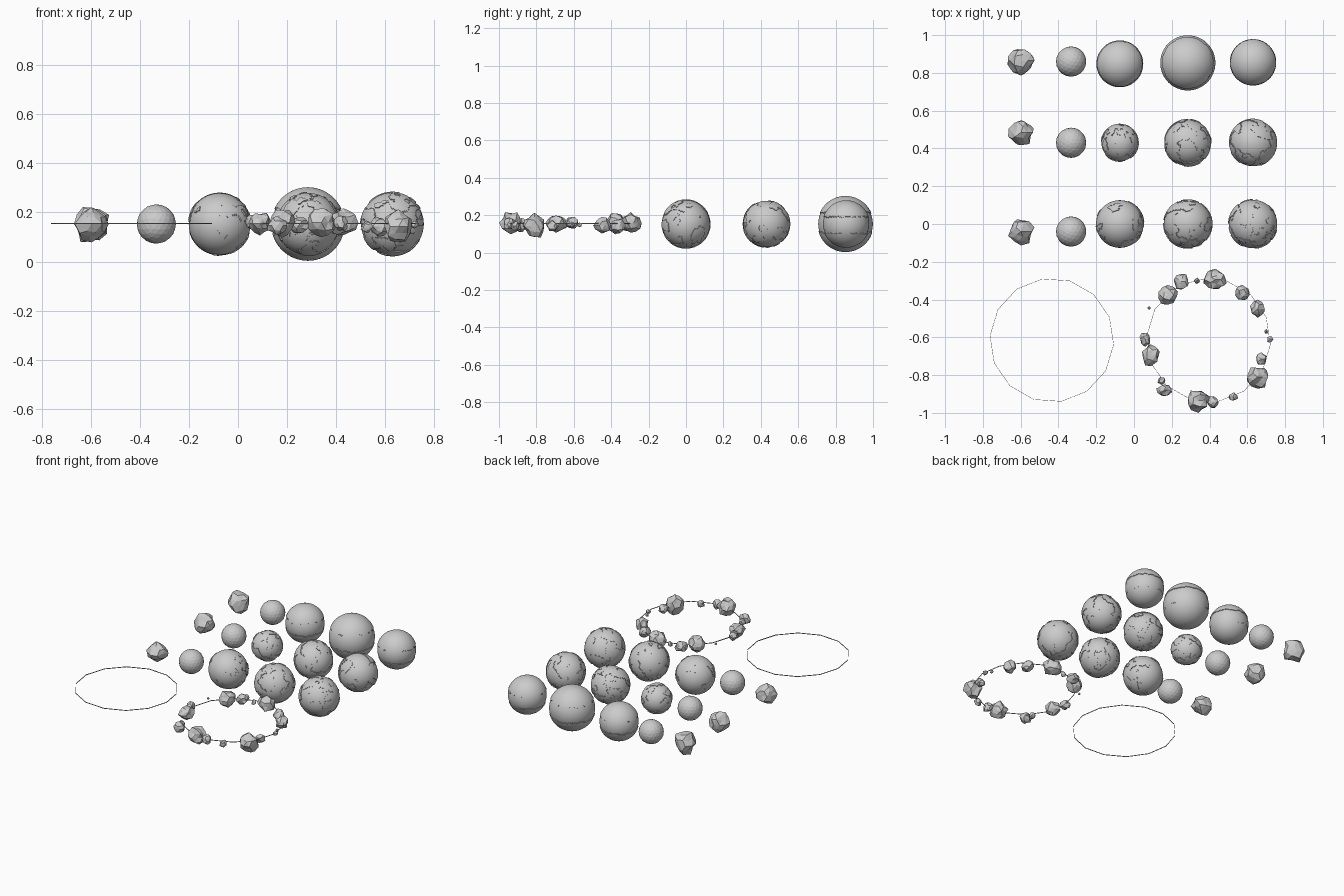
import bpy, bmesh, math, random
from mathutils import Vector, noise

if "Cube" in bpy.data.objects:
    bpy.data.objects.remove(bpy.data.objects["Cube"])

random.seed(7)
Z = 0.153  # height of every centre


def finish(bm, name, loc, smooth=False):
    bmesh.ops.recalc_face_normals(bm, faces=bm.faces)
    me = bpy.data.meshes.new(name)
    bm.to_mesh(me)
    bm.free()
    for p in me.polygons:
        p.use_smooth = smooth
    ob = bpy.data.objects.new(name, me)
    ob.location = loc
    bpy.context.collection.objects.link(ob)
    if smooth:
        bpy.ops.object.select_all(action='DESELECT')
        ob.select_set(True)
        bpy.context.view_layer.objects.active = ob
        bpy.ops.object.shade_smooth_by_angle(angle=math.radians(35))
    return ob


def moon(name, x, y, r):
    bm = bmesh.new()
    bmesh.ops.create_icosphere(bm, subdivisions=3, radius=r)
    finish(bm, name, (x, y, Z))


def planet(name, x, y, r, is_land, step=0.004):
    """Sphere whose land faces are raised as plateaus with cliff edges."""
    bm = bmesh.new()
    bmesh.ops.create_icosphere(bm, subdivisions=5, radius=r - step)
    land = [f for f in bm.faces if is_land(f.calc_center_median().normalized())]
    if land:
        ext = bmesh.ops.extrude_face_region(bm, geom=land)
        bmesh.ops.delete(bm, geom=land, context='FACES_ONLY')
        for v in ext['geom']:
            if isinstance(v, bmesh.types.BMVert):
                v.co = v.co.normalized() * r
    finish(bm, name, (x, y, Z), True)


def continents(seed, level, scale=1.6):
    off = Vector((seed * 7.3, seed * 3.1, seed * 5.7))

    def test(d):
        n = noise.noise(d * scale + off) + 0.45 * noise.noise(d * scale * 2.7 + off)
        return n > level
    return test


def caps(north, south, seed):
    off = Vector((seed * 4.1, seed, 0))

    def test(d):
        wob = 0.05 * noise.noise(d * 4 + off)
        return d.z > north + wob or d.z < -south + wob
    return test


def asteroid(name, loc, r, stretch=0.15):
    """Chunky faceted rock: jittered icosphere."""
    bm = bmesh.new()
    bmesh.ops.create_icosphere(bm, subdivisions=2 if r > 0.02 else 1, radius=r)
    s = [1 + random.uniform(-stretch, stretch) for _ in range(3)]
    for v in bm.verts:
        k = random.uniform(0.76, 1.1)
        v.co = Vector((v.co.x * s[0], v.co.y * s[1], v.co.z * s[2])) * k
    finish(bm, name, loc)


def orbit(name, x, y, r, w=0.001, h=0.0025, sides=14):
    """Hair-thin polygonal ring of rectangular section."""
    bm = bmesh.new()
    rows = []
    for i in range(sides):
        a = math.radians(-4) + 2 * math.pi * i / sides
        rows.append([bm.verts.new((q * math.cos(a), q * math.sin(a), z))
                     for q, z in ((r - w, -h), (r + w, -h), (r + w, h), (r - w, h))])
    for i in range(sides):
        a, b = rows[i], rows[(i + 1) % sides]
        for j in range(4):
            k = (j + 1) % 4
            bm.faces.new((a[j], a[k], b[k], b[j]))
    finish(bm, name, (x, y, 0.155))


# Lone asteroids and moons, left columns
for i, (y, r) in enumerate(((0.865, 0.079), (0.485, 0.069), (-0.04, 0.069))):
    asteroid(f"asteroid_{i + 1}", (-0.598, y, Z), r, 0.05)
for i, y in enumerate((0.86, 0.43, -0.04)):
    moon(f"moon_{i + 1}", -0.333, y, 0.08)

# Back row: banded gas planets
planet("gas_planet_1", -0.075, 0.848, 0.128, caps(0.35, 0.3, 1))
planet("gas_planet_2", 0.285, 0.853, 0.15, caps(0.42, 0.3, 2))
planet("gas_planet_3", 0.63, 0.856, 0.127, caps(0.3, 0.4, 3))

# Middle and front rows: planets with raised continents
for i, (x, y, r, level) in enumerate((
        (-0.075, 0.43, 0.101, 0.0), (0.285, 0.43, 0.127, 0.02), (0.63, 0.43, 0.128, 0.0),
        (-0.075, 0.0, 0.13, 0.3), (0.285, 0.0, 0.131, 0.1), (0.63, 0.0, 0.132, 0.12))):
    planet(f"rocky_planet_{i + 1}", x, y, r, continents(i + 1, level))

# Plain orbit ring and asteroid belt
orbit("orbit_ring", -0.435, -0.615, 0.328)
orbit("belt_ring", 0.395, -0.615, 0.328)
belt = ((0.43, -0.295, .062), (0.333, -0.30, .018), (0.25, -0.305, .04), (0.18, -0.375, .056),
        (0.08, -0.445, .01), (0.06, -0.61, .034), (0.09, -0.695, .055), (0.145, -0.83, .026),
        (0.16, -0.88, .036), (0.34, -0.935, .062), (0.42, -0.945, .032), (0.525, -0.915, .024),
        (0.655, -0.81, .06), (0.675, -0.715, .032), (0.72, -0.61, .018), (0.70, -0.57, .013),
        (0.655, -0.45, .042), (0.575, -0.365, .038))
for i, (x, y, r) in enumerate(belt):
    asteroid(f"belt_rock_{i + 1}", (x, y, 0.15 + random.uniform(-0.01, 0.01)), r)
